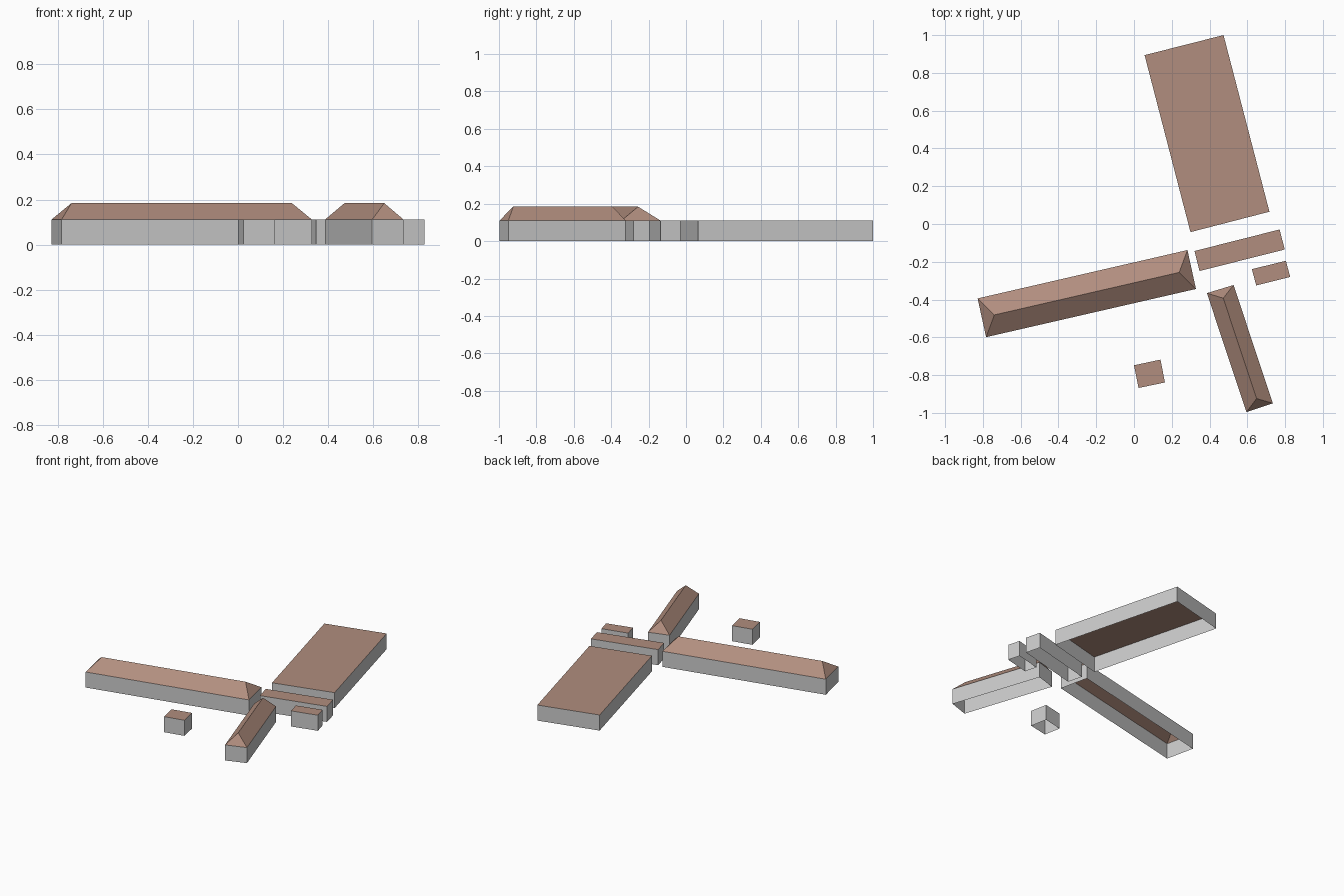
import bpy
from mathutils import Vector

if "Cube" in bpy.data.objects:
    bpy.data.objects.remove(bpy.data.objects["Cube"])

EAVES, RIDGE = 0.111, 0.184

roof_mat = bpy.data.materials.new("roof_brown")
roof_mat.diffuse_color = (0.44, 0.27, 0.21, 1)
roof_mat.use_nodes = True
roof_mat.node_tree.nodes["Principled BSDF"].inputs["Base Color"].default_value = roof_mat.diffuse_color


def make_object(name, verts, faces, mat=None):
    mesh = bpy.data.meshes.new(name)
    mesh.from_pydata(verts, [], faces)
    if mat:
        mesh.materials.append(mat)
    obj = bpy.data.objects.new(name, mesh)
    bpy.context.collection.objects.link(obj)
    return obj


def building(name, corners, hip=None):
    """Open-bottomed walls plus a flat or hipped roof.
    Corners run clockwise from above; hip ends are edges 0-1 and 2-3."""
    low = [Vector((x, y, 0)) for x, y in corners]
    top = [Vector((x, y, EAVES)) for x, y in corners]
    make_object(name + "_walls", low + top,
                [(i, i + 4, (i + 1) % 4 + 4, (i + 1) % 4) for i in range(4)])
    if hip is None:
        make_object(name + "_flat_roof", top, [(3, 2, 1, 0)], roof_mat)
        return
    # ridge ends are set in from the middle of each short side
    start, end = (top[0] + top[1]) / 2, (top[2] + top[3]) / 2
    inset = (end - start).normalized() * hip
    rise = Vector((0, 0, RIDGE - EAVES))
    make_object(name + "_hip_roof", top + [start + inset + rise, end - inset + rise],
                [(1, 0, 4), (3, 2, 5), (2, 1, 4, 5), (0, 3, 5, 4)], roof_mat)


# flat-roofed buildings
building("large_hall", [(0.056, 0.894), (0.474, 1.0), (0.717, 0.065), (0.299, -0.043)])
building("link_block", [(0.32, -0.143), (0.771, -0.029), (0.798, -0.135), (0.347, -0.249)])
building("small_annex", [(0.624, -0.239), (0.804, -0.195), (0.827, -0.28), (0.647, -0.325)])
building("shed", [(0.0, -0.748), (0.14, -0.718), (0.164, -0.839), (0.024, -0.868)])

# hip-roofed wings
building("long_wing", [(-0.783, -0.599), (-0.828, -0.394), (0.283, -0.138), (0.328, -0.344)], 0.068)
building("short_wing", [(0.386, -0.366), (0.527, -0.323), (0.735, -0.949), (0.595, -0.996)], 0.051)
